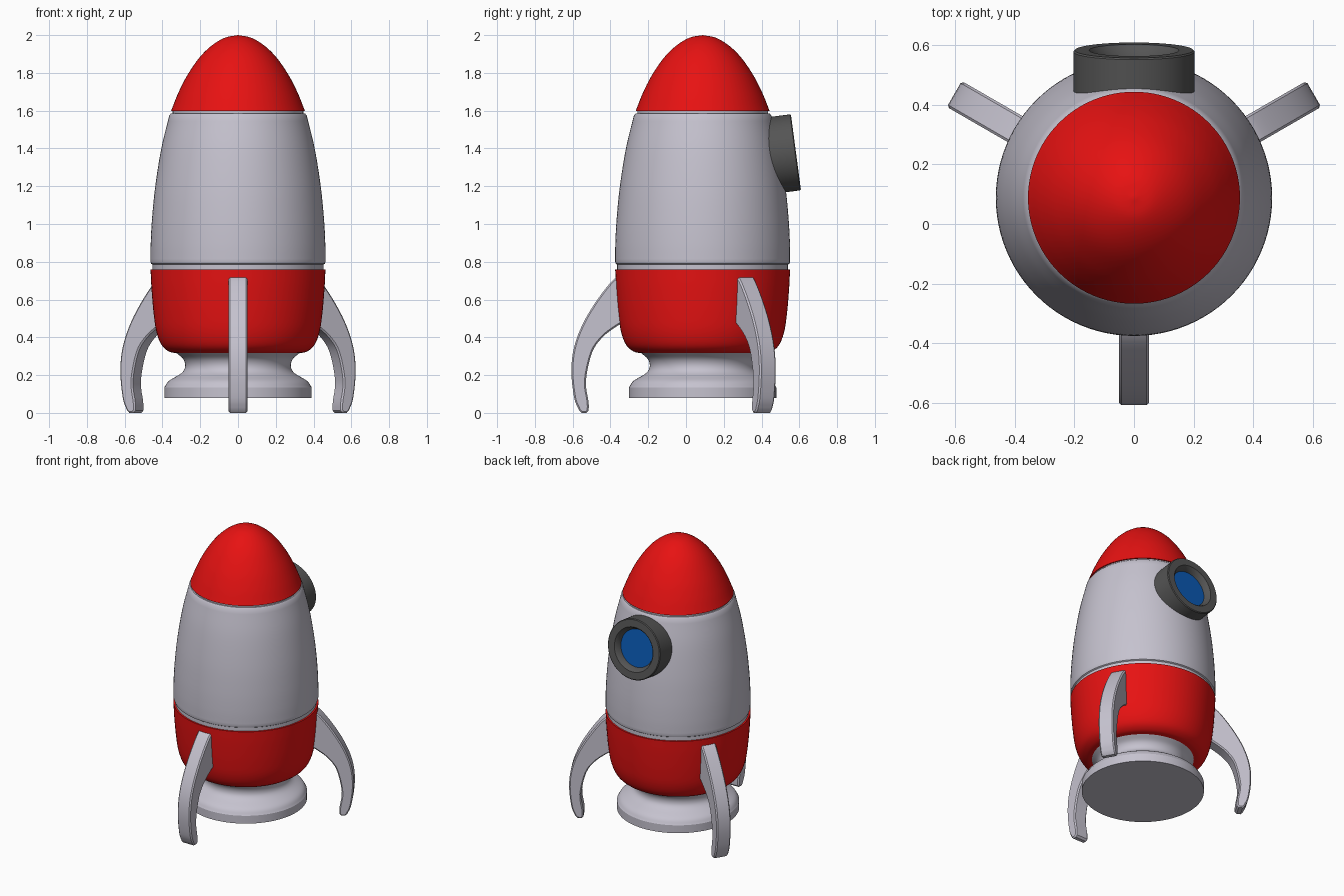
import bpy, bmesh, math
from mathutils import Vector, Matrix

if "Cube" in bpy.data.objects:
    bpy.data.objects.remove(bpy.data.objects["Cube"])

AXIS = Vector((0, 0.088, 0))   # centre line of the hull
SEGMENTS = 96


def make_material(name, rgb):
    mat = bpy.data.materials.new(name)
    mat.use_nodes = True
    mat.diffuse_color = (*rgb, 1)
    mat.node_tree.nodes["Principled BSDF"].inputs["Base Color"].default_value = (*rgb, 1)
    return mat


red = make_material("red paint", (0.8, 0.006, 0.006))
silver = make_material("pale grey", (0.56, 0.54, 0.62))
dark = make_material("dark grey", (0.09, 0.09, 0.09))
blue = make_material("blue glass", (0.003, 0.1, 0.45))


def smooth_path(points, steps=6):
    """Catmull-Rom curve through 2D points."""
    pts = [Vector(p) for p in points]
    pts = [2 * pts[0] - pts[1]] + pts + [2 * pts[-1] - pts[-2]]
    out = []
    for a, b, c, d in zip(pts, pts[1:], pts[2:], pts[3:]):
        for i in range(steps):
            t = i / steps
            out.append(0.5 * (2 * b + (c - a) * t + (2 * a - 5 * b + 4 * c - d) * t * t
                              + (3 * b - a - 3 * c + d) * t ** 3))
    return out + [pts[-2]]


def finish(bm, name, material, matrix):
    bmesh.ops.recalc_face_normals(bm, faces=bm.faces)
    mesh = bpy.data.meshes.new(name)
    bm.to_mesh(mesh)
    bm.free()
    mesh.materials.append(material)
    obj = bpy.data.objects.new(name, mesh)
    bpy.context.collection.objects.link(obj)
    obj.matrix_world = matrix
    bpy.ops.object.select_all(action='DESELECT')
    obj.select_set(True)
    bpy.context.view_layer.objects.active = obj
    bpy.ops.object.shade_smooth_by_angle(angle=math.radians(32))
    return obj


def lathe(name, profile, material, matrix=Matrix.Translation(AXIS)):
    """Spin (radius, height) points around z."""
    bm = bmesh.new()
    verts = [bm.verts.new((r, 0, z)) for r, z in profile]
    edges = [bm.edges.new(pair) for pair in zip(verts, verts[1:])]
    bmesh.ops.spin(bm, geom=verts + edges, cent=(0, 0, 0), axis=(0, 0, 1),
                   angle=math.tau, steps=SEGMENTS, use_merge=True)
    bmesh.ops.remove_doubles(bm, verts=bm.verts, dist=0.0001)
    return finish(bm, name, material, matrix)


# Engine nozzle with flat base
nozzle_curve = smooth_path([(0.39, 0.135), (0.365, 0.17), (0.30, 0.21), (0.28, 0.245),
                            (0.29, 0.285), (0.33, 0.32)])
lathe("nozzle", [(0, 0.08), (0.39, 0.08)] + nozzle_curve + [(0, 0.34)], silver)

# Hull sections
lower_curve = smooth_path([(0.32, 0.315), (0.365, 0.325), (0.405, 0.36), (0.432, 0.43),
                           (0.447, 0.53), (0.458, 0.66), (0.463, 0.76)])
lathe("lower_hull", [(0, 0.315)] + lower_curve + [(0, 0.76)], red)
lathe("lower_joint", [(0, 0.74), (0.452, 0.74), (0.452, 0.80), (0, 0.80)], silver)

hull_curve = smooth_path([(0.463, 0.80), (0.462, 0.9), (0.455, 1.03), (0.438, 1.2),
                          (0.406, 1.4), (0.364, 1.574)])
lathe("main_hull", [(0, 0.785), (0.452, 0.785), (0.46, 0.79)] + hull_curve
      + [(0.355, 1.585), (0, 1.585)], silver)
lathe("nose_joint", [(0, 1.57), (0.346, 1.57), (0.346, 1.61), (0, 1.61)], silver)

# Nose cone
nose_curve = smooth_path([(0.355, 1.597), (0.318, 1.69), (0.27, 1.785), (0.205, 1.88),
                          (0.14, 1.944), (0.07, 1.986), (0, 2.0)])
lathe("nose_cone", [(0, 1.597)] + nose_curve, red)

# Round window, tilted to follow the hull
facing = Vector((0, 0.991, 0.131))
window = Matrix.Translation((0, 0.582, 1.38)) @ facing.to_track_quat('Z', 'Y').to_matrix().to_4x4()
lathe("window_frame", [(0.125, -0.2), (0.203, -0.2), (0.203, -0.005), (0.198, 0), (0.15, 0),
                       (0.142, -0.008), (0.125, -0.045), (0.125, -0.2)], dark, window)
lathe("window_glass", [(0, -0.04), (0.127, -0.04), (0.127, -0.048), (0, -0.048)], blue, window)

# Three curved landing fins
outer_edge = smooth_path([(0.40, 0.735), (0.462, 0.715), (0.55, 0.61), (0.63, 0.48),
                          (0.68, 0.35), (0.695, 0.22), (0.68, 0.08), (0.655, 0.015)], 4)
inner_edge = smooth_path([(0.603, 0.012), (0.604, 0.06), (0.618, 0.17), (0.585, 0.32),
                          (0.53, 0.40), (0.46, 0.455), (0.40, 0.49)], 4)
outline = outer_edge + [Vector((0.64, 0.0)), Vector((0.615, 0.0))] + inner_edge


def make_fin(name, angle, half=0.05):
    bm = bmesh.new()
    face = bm.faces.new([bm.verts.new((r, -half, z)) for r, z in outline])
    cap = bmesh.ops.extrude_face_region(bm, geom=[face], use_keep_orig=True)
    moved = [g for g in cap["geom"] if isinstance(g, bmesh.types.BMVert)]
    bmesh.ops.translate(bm, verts=moved, vec=(0, 2 * half, 0))
    rims = [e for e in bm.edges if abs(e.verts[0].co.y - e.verts[1].co.y) < 0.001]
    bmesh.ops.bevel(bm, geom=rims, offset=0.008, segments=1, affect='EDGES')
    finish(bm, name, silver, Matrix.Translation(AXIS) @ Matrix.Rotation(math.radians(angle), 4, 'Z'))


for fin_name, fin_angle in (("front_fin", -90), ("left_fin", 30), ("right_fin", 150)):
    make_fin(fin_name, fin_angle)
